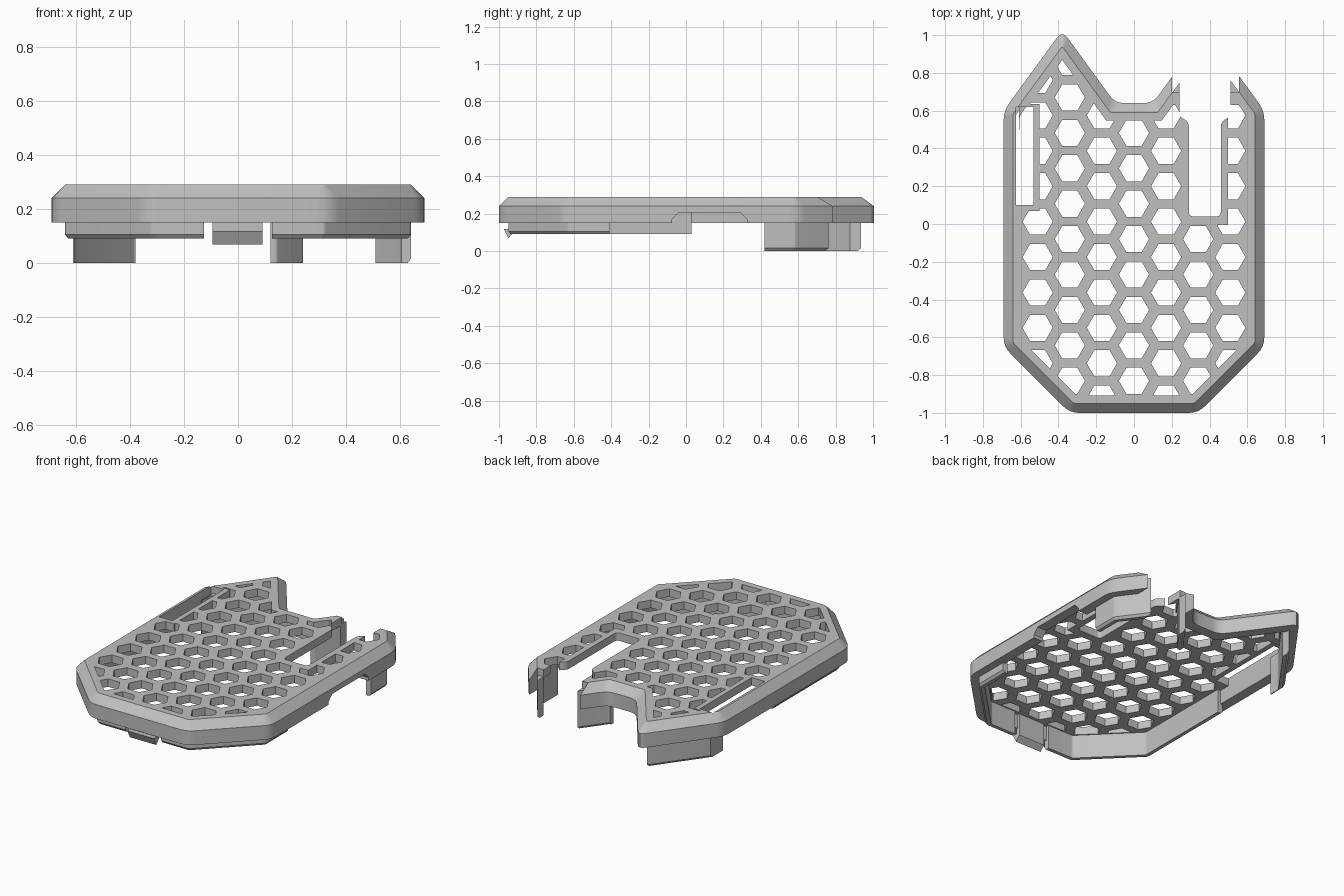
import bpy, bmesh, math
from mathutils import Vector

cube = bpy.data.objects.get("Cube")
if cube:
    bpy.data.objects.remove(cube, do_unlink=True)

grey = bpy.data.materials.new("light_grey")
grey.use_nodes = True
COLOR = (0.53, 0.53, 0.53, 1)
grey.diffuse_color = COLOR
grey.node_tree.nodes["Principled BSDF"].inputs["Base Color"].default_value = COLOR

# Eared outline, counter-clockwise from the front
HALF = [(0.34, -1), (0.69, -0.65), (0.69, 0.6), (0.38, 1.025), (0.1, 0.64)]
OUTLINE = [Vector(p) for p in HALF + [(-x, y) for x, y in reversed(HALF)]]


def inset(points, d):
    """Move every edge of a closed outline inwards by d."""
    result = []
    for i, p in enumerate(points):
        a = (p - points[i - 1]).normalized()
        b = (points[(i + 1) % len(points)] - p).normalized()
        na, nb = Vector((-a.y, a.x)), Vector((-b.y, b.x))
        result.append(p + (na + nb) * d / (1 + na.dot(nb)))
    return result


def rounded(points, cut, steps=4):
    """Replace each corner with a short curve."""
    result = []
    for i, p in enumerate(points):
        a = p + (points[i - 1] - p).normalized() * cut
        b = p + (points[(i + 1) % len(points)] - p).normalized() * cut
        for k in range(steps + 1):
            t = k / steps
            result.append(a * (1 - t) ** 2 + p * 2 * t * (1 - t) + b * t * t)
    return result


def finish(name, bm):
    bmesh.ops.recalc_face_normals(bm, faces=bm.faces)
    mesh = bpy.data.meshes.new(name)
    bm.to_mesh(mesh)
    bm.free()
    mesh.materials.append(grey)
    obj = bpy.data.objects.new(name, mesh)
    bpy.context.collection.objects.link(obj)
    return obj


def add_loft(bm, loops, ring=False):
    """Bridge loops of 3D points; cap the ends or close into a ring."""
    rows = [[bm.verts.new(p) for p in loop] for loop in loops]
    n = len(rows[0])
    for r in range(len(rows) if ring else len(rows) - 1):
        lower, upper = rows[r], rows[(r + 1) % len(rows)]
        for i in range(n):
            j = (i + 1) % n
            bm.faces.new((lower[i], lower[j], upper[j], upper[i]))
    if not ring:
        bm.faces.new(rows[0])
        bm.faces.new(rows[-1])


def loft(name, loops, ring=False):
    bm = bmesh.new()
    add_loft(bm, loops, ring)
    return finish(name, bm)


def level(points, z):
    return [(p[0], p[1], z) for p in points]


def prism(name, points, z0, z1):
    return loft(name, [level(points, z0), level(points, z1)])


def side_prism(name, profile, x0, x1):
    """Extrude a (y, z) profile along x."""
    return loft(name, [[(x, y, z) for y, z in profile] for x in (x0, x1)])


def box(x0, x1, y0, y1, z0=-0.1, z1=0.5):
    return prism("cutter", [(x0, y0), (x1, y0), (x1, y1), (x0, y1)], z0, z1)


def combine(obj, cutter, operation="DIFFERENCE"):
    mod = obj.modifiers.new("cut", "BOOLEAN")
    mod.operation, mod.solver, mod.object = operation, "EXACT", cutter
    bpy.context.view_layer.objects.active = obj
    bpy.ops.object.modifier_apply(modifier=mod.name)
    bpy.data.objects.remove(cutter, do_unlink=True)


def contour(d, cut, z):
    return level(rounded(inset(OUTLINE, d), cut), z)


# Shell: chamfered top plate with a hanging outer wall
TOP, PLATE, RIM = 0.29, 0.24, 0.15
shell = loft("shell", [contour(0.065, 0.01, PLATE), contour(0.065, 0.01, RIM),
                       contour(0, 0.05, RIM), contour(0, 0.05, PLATE),
                       contour(0.05, 0.012, TOP)])

# Honeycomb openings, trimmed to a margin inside the wall and around the slots
bm = bmesh.new()
for col in range(-3, 4):
    for row in range(11):
        cx = 0.17 * col
        cy = 0.1875 * row - (0.83 if col % 2 == 0 else 0.925)
        cell = [(cx + 0.08 * math.cos(k * math.pi / 3),
                 cy + 0.08 * math.sin(k * math.pi / 3)) for k in range(6)]
        add_loft(bm, [level(cell, 0.19), level(cell, 0.35)])
honeycomb = finish("honeycomb", bm)
region = prism("region", inset(OUTLINE, 0.092), 0.21, 0.33)
combine(region, box(0.255, 0.497, -0.005, 1.2))
combine(region, box(0.2, 0.8, 0.63, 1.2))
combine(region, box(-0.8, -0.5, 0.07, 0.635))
combine(honeycomb, region, "INTERSECT")
combine(shell, honeycomb)

# Long side slot, rear channel, broken ear tip and cable notch
combine(shell, box(-0.625, -0.532, 0.1, 0.62, 0.2))
channel = [(0.24, 1.2), (0.24, 0.57), (0.29, 0.54), (0.29, 0.04),
           (0.46, 0.04), (0.46, 0.54), (0.51, 0.57), (0.51, 1.2)]
channel = rounded([Vector(p) for p in channel], 0.025)
combine(shell, prism("channel", channel, -0.1, 0.5))
combine(shell, box(0.2, 0.555, 0.7, 1.2))
notch = [(-0.075, 0.1), (-0.075, 0.17), (-0.04, 0.205),
         (0.29, 0.205), (0.325, 0.17), (0.325, 0.1)]
combine(shell, side_prism("notch", notch, 0.6, 0.8))

# Inner locating lips: name, bottom height, x range, y range
LIPS = [("front_left_lip", 0.09, 0.125, 0.8, -1.1, -0.41),
        ("front_right_lip", 0.09, -0.8, -0.125, -1.1, 0.03),
        ("right_ear_lip", 0, -0.61, -0.38, 0.5, 1.1),
        ("left_ear_outer_lip", 0, 0.51, 0.8, 0.42, 1.1),
        ("left_ear_inner_lip", 0, 0.12, 0.24, 0.45, 1.1)]
parts = [shell]
for name, z, x0, x1, y0, y1 in LIPS:
    section = [(0.05, PLATE + 0.005), (0.05, z + 0.015), (0.062, z),
               (0.085, z), (0.085, PLATE + 0.005)]
    lip = loft(name, [contour(d, 0.01, h) for d, h in section], ring=True)
    combine(lip, box(x0, x1, y0, y1), "INTERSECT")
    parts.append(lip)

# Front snap clip with a hooked end
clip = [(-0.945, 0.245), (-0.945, 0.118), (-0.975, 0.118),
        (-0.95, 0.068), (-0.92, 0.1), (-0.92, 0.245)]
parts.append(side_prism("front_clip", clip, -0.095, 0.09))

bpy.ops.object.select_all(action="DESELECT")
for part in parts:
    part.select_set(True)
bpy.context.view_layer.objects.active = shell
bpy.ops.object.shade_smooth_by_angle(angle=math.radians(30))
